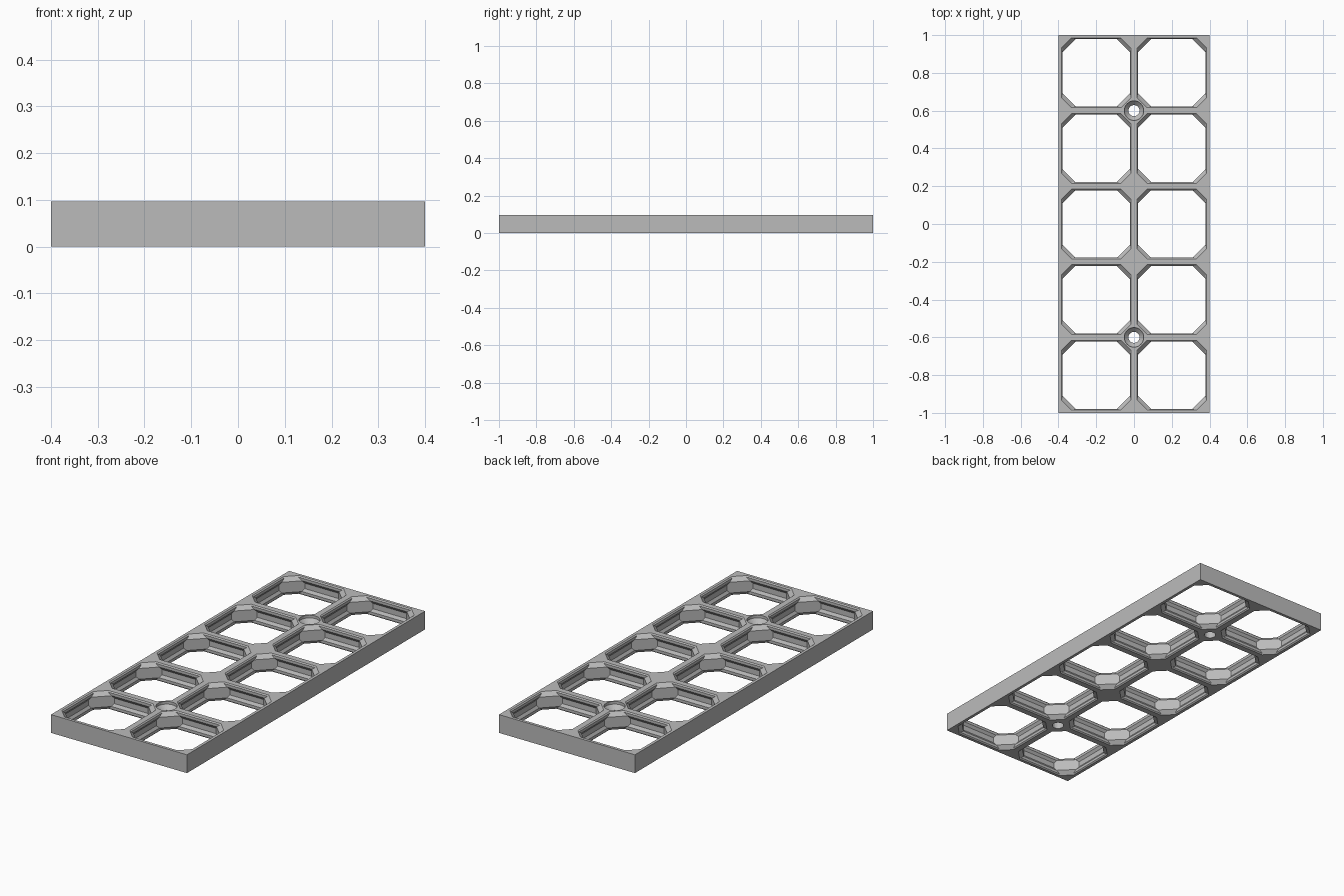
import bpy, bmesh, math

if "Cube" in bpy.data.objects:
    bpy.data.objects.remove(bpy.data.objects["Cube"])

S = 1 / 70            # millimetres to model units
P, T = 28 * S, 6.8 * S    # cell pitch, plate thickness
COLS, ROWS = 2, 5

mat = bpy.data.materials.new("plain_grey")
mat.diffuse_color = (0.5, 0.5, 0.5, 1)
mat.use_nodes = True
mat.node_tree.nodes["Principled BSDF"].inputs["Base Color"].default_value = mat.diffuse_color

# opening levels: (height, wall thickness, diagonal corner depth) in mm, mirrored about mid height
half = [(0, 1.1, 4.17), (0.4, 1.5, 4.57), (1.4, 1.5, 5.57), (2.4, 0.8, 5.57)]
levels = half + [(6.8 - z, w, c) for z, w, c in reversed(half)]


def octagon(bm, cx, cy, z, wall, corner):
    h = 14 - wall                           # half width of the opening
    k = 28 - corner * math.sqrt(2) - h      # where the clipped corner begins
    pts = [(h, -k), (h, k), (k, h), (-k, h), (-h, k), (-h, -k), (-k, -h), (k, -h)]
    return [bm.verts.new((cx + x * S, cy + y * S, z * S)) for x, y in pts]


def cap(bm, cx, cy, z, o):
    # flat face between the cell square and its octagonal opening
    q = [bm.verts.new((cx + x * P / 2, cy + y * P / 2, z))
         for x, y in ((1, -1), (1, 1), (-1, 1), (-1, -1))]
    for i in range(4):
        bm.faces.new((q[i], q[(i + 1) % 4], o[2 * i + 1], o[2 * i]))
        bm.faces.new((q[i], o[2 * i], o[2 * i - 1]))
    return q


# grid plate
bm = bmesh.new()
for c in range(COLS):
    for r in range(ROWS):
        cx, cy = (c - (COLS - 1) / 2) * P, (r - (ROWS - 1) / 2) * P
        rings = [octagon(bm, cx, cy, *lv) for lv in levels]
        for a, b in zip(rings, rings[1:]):
            for i in range(8):
                j = (i + 1) % 8
                bm.faces.new((a[i], a[j], b[j], b[i]))
        lo, hi = cap(bm, cx, cy, 0, rings[0]), cap(bm, cx, cy, T, rings[-1])
        # outer walls only on the plate border
        border = (c == COLS - 1, r == ROWS - 1, c == 0, r == 0)
        for i in range(4):
            if border[i]:
                j = (i + 1) % 4
                bm.faces.new((lo[i], lo[j], hi[j], hi[i]))
bmesh.ops.remove_doubles(bm, verts=bm.verts, dist=1e-5)
bmesh.ops.recalc_face_normals(bm, faces=bm.faces)
me = bpy.data.meshes.new("grid_plate")
bm.to_mesh(me)
bm.free()
plate = bpy.data.objects.new("grid_plate", me)
me.materials.append(mat)
bpy.context.collection.objects.link(plate)

# countersunk screw holes
N = 32
profile = [(2.05, -1), (2.05, 4.25), (3.6, 5.8), (3.6, 8)]
bm = bmesh.new()
for y in (-1.5 * P, 1.5 * P):
    rings = [[bm.verts.new((r * S * math.cos(2 * math.pi * i / N),
                            y + r * S * math.sin(2 * math.pi * i / N), z * S))
              for i in range(N)] for r, z in profile]
    for a, b in zip(rings, rings[1:]):
        for i in range(N):
            bm.faces.new((a[i], a[(i + 1) % N], b[(i + 1) % N], b[i]))
    bm.faces.new(rings[0][::-1])
    bm.faces.new(rings[-1])
cm = bpy.data.meshes.new("screw_cutter")
bm.to_mesh(cm)
bm.free()
cm.materials.append(mat)
cutter = bpy.data.objects.new("screw_cutter", cm)
bpy.context.collection.objects.link(cutter)

mod = plate.modifiers.new("screw_holes", 'BOOLEAN')
mod.operation, mod.solver, mod.object = 'DIFFERENCE', 'EXACT', cutter
bpy.context.view_layer.objects.active = plate
bpy.ops.object.modifier_apply(modifier=mod.name)
bpy.data.objects.remove(cutter)
